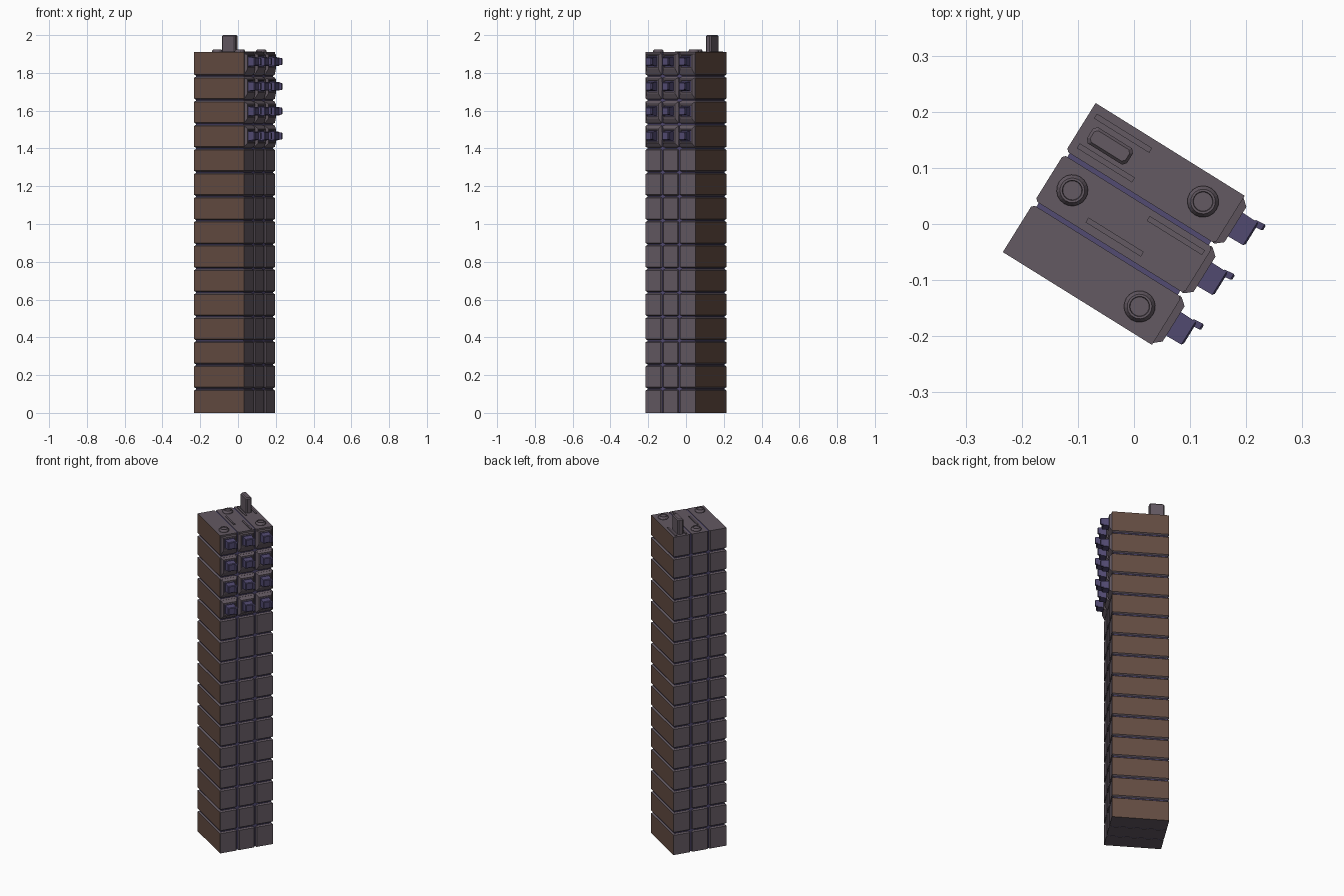
import bpy, bmesh, math
from mathutils import Matrix

if "Cube" in bpy.data.objects:
    bpy.data.objects.remove(bpy.data.objects["Cube"])

# The whole tower is turned about z; parts are laid out in its own (u, v, z) axes
ANGLE = math.radians(-31.9)
ROT = Matrix.Rotation(ANGLE, 4, 'Z')
FLOORS, ROOF = 15, 1.91
FH = ROOF / FLOORS
U0, U1 = -0.172, 0.141
V0, PITCH = -0.166, 0.1043


def material(name, rgb):
    m = bpy.data.materials.new(name)
    m.diffuse_color = (*rgb, 1)
    m.use_nodes = True
    m.node_tree.nodes["Principled BSDF"].inputs["Base Color"].default_value = m.diffuse_color
    return m


GREY = material("grey_panel", (0.125, 0.10, 0.122))
BROWN = material("brown_panel", (0.125, 0.072, 0.054))
PURPLE = material("purple_trim", (0.085, 0.07, 0.17))


def finish(name, bm, *mats):
    bmesh.ops.recalc_face_normals(bm, faces=bm.faces)
    me = bpy.data.meshes.new(name)
    bm.to_mesh(me)
    bm.free()
    ob = bpy.data.objects.new(name, me)
    ob.matrix_world = ROT
    for m in mats:
        me.materials.append(m)
    bpy.context.collection.objects.link(ob)
    return ob


def loft(bm, rings, cap0=True, cap1=True):
    """Skin a row of equal-length point rings; returns the side faces per step."""
    vs = [[bm.verts.new(p) for p in r] for r in rings]
    n = len(rings[0])
    steps = [[bm.faces.new((a[i], a[(i + 1) % n], b[(i + 1) % n], b[i])) for i in range(n)]
             for a, b in zip(vs, vs[1:])]
    if cap0:
        bm.faces.new(vs[0][::-1])
    if cap1:
        bm.faces.new(vs[-1])
    return steps


def rect_u(u, v, z, hv, hz):
    return [(u, v - hv, z - hz), (u, v + hv, z - hz), (u, v + hv, z + hz), (u, v - hv, z + hz)]


def box(bm, u0, u1, v0, v1, z0, z1):
    loft(bm, [rect_u(u, (v0 + v1) / 2, (z0 + z1) / 2, (v1 - v0) / 2, (z1 - z0) / 2)
              for u in (u0, u1)])


# Recessed core that shows in the seams
bm = bmesh.new()
box(bm, U0 + .008, U1 - .008, V0 + .008, V0 + 3 * PITCH - .008, 0.002, ROOF - .003)
finish("seam_core", bm, PURPLE)

# Three columns of stacked blocks, brown on the outer sides
uc, hu = (U0 + U1) / 2, (U1 - U0) / 2
for col, label in enumerate(("near", "middle", "far")):
    bm = bmesh.new()
    a = V0 + col * PITCH + (0 if col == 0 else .004)
    b = V0 + (col + 1) * PITCH - (0 if col == 2 else .004)
    vc, hv = (a + b) / 2, (b - a) / 2
    ca, cb = (.0008 if col == 0 else .005), (.0008 if col == 2 else .005)
    outline = [(-hu + ca, -hv), (hu - ca, -hv), (hu, -hv + ca), (hu, hv - cb),
               (hu - cb, hv), (-hu + cb, hv), (-hu, hv - cb), (-hu, -hv + ca)]
    for f in range(FLOORS):
        z0, z1 = f * FH, (f + 1) * FH
        levels = [(z0 + .002, .009), (z0 + .009, 0), (z1 - .009, 0), (z1 - .002, .009)]
        if f == 0:
            levels = [(0, 0)] + levels[2:]
        if f == FLOORS - 1:
            levels = levels[:2] + [(ROOF, 0)]
        rings = [[(uc + u * (1 - i / hu), vc + v * (1 - i / hv), z) for u, v in outline]
                 for z, i in levels]
        steps = loft(bm, rings)
        wall = steps[0 if f == 0 else 1]
        if col == 0:
            wall[0].material_index = 1
        if col == 2:
            wall[4].material_index = 1
    finish(label + "_column", bm, GREY, BROWN)

# Window surrounds and projecting window boxes on the top four floors
frames, boxes = bmesh.new(), bmesh.new()
for row in range(4):
    z = 1.86 - row * .1313
    zc = ROOF - (row + .5) * FH
    for col in range(3):
        v = V0 + (col + .5) * PITCH
        loft(frames, [rect_u(U1 - .004, v, zc, .049, .056), rect_u(U1, v, zc, .048, .054),
                      rect_u(.154, v, z, .037, .038), rect_u(.154, v, z, .031, .031),
                      rect_u(.147, v, z, .029, .029)])
        loft(boxes, [rect_u(.146, v, z, .0285, .0285), rect_u(.150, v, z, .0285, .0285)])
        loft(boxes, [rect_u(.148, v, z, .025, .024), rect_u(.185, v, z, .024, .022),
                     rect_u(.188, v, z, .020, .018)])
        # side lip on the box
        loft(boxes, [rect_u(.180, v + .020, z, .006, .020), rect_u(.198, v + .022, z, .006, .018),
                     rect_u(.201, v + .022, z, .004, .015)])
finish("window_surrounds", frames, GREY)
finish("window_boxes", boxes, PURPLE)

# Roof fin with bevelled corners
bm = bmesh.new()
fin = [(-.042, -.010), (-.036, -.017), (.036, -.017), (.042, -.010),
       (.042, .010), (.036, .017), (-.036, .017), (-.042, .010)]
fu, fv = -.110, .0955
levels = [(ROOF - .01, 0), (1.994, 0), (2.0, .005)]
loft(bm, [[(fu + u * (1 - i / .042), fv + v * (1 - i / .017), z) for u, v in fin]
          for z, i in levels])
finish("roof_fin", bm, GREY)

# Round roof vents (positions read in world x, y)
bm = bmesh.new()
inv = ROT.inverted()
for x, y in ((-.11, .06), (.123, .04), (.01, -.147)):
    c = inv @ Matrix.Translation((x, y, 0)).translation
    loft(bm, [[(c.x + r * math.cos(t * math.tau / 20), c.y + r * math.sin(t * math.tau / 20), z)
               for t in range(20)]
              for r, z in ((.028, ROOF - .005), (.028, 1.915), (.022, 1.925),
                           (.018, 1.925), (.017, 1.921))])
finish("roof_vents", bm, GREY)

# Thin raised roof strips
bm = bmesh.new()
for u, v in ((-.100, .066), (.074, .022), (-.017, -.038), (-.102, .127)):
    h = .058
    box(bm, max(u - h, U0 + .012), u + h, v - .005, v + .005, ROOF - .005, ROOF + .004)
finish("roof_strips", bm, GREY)
